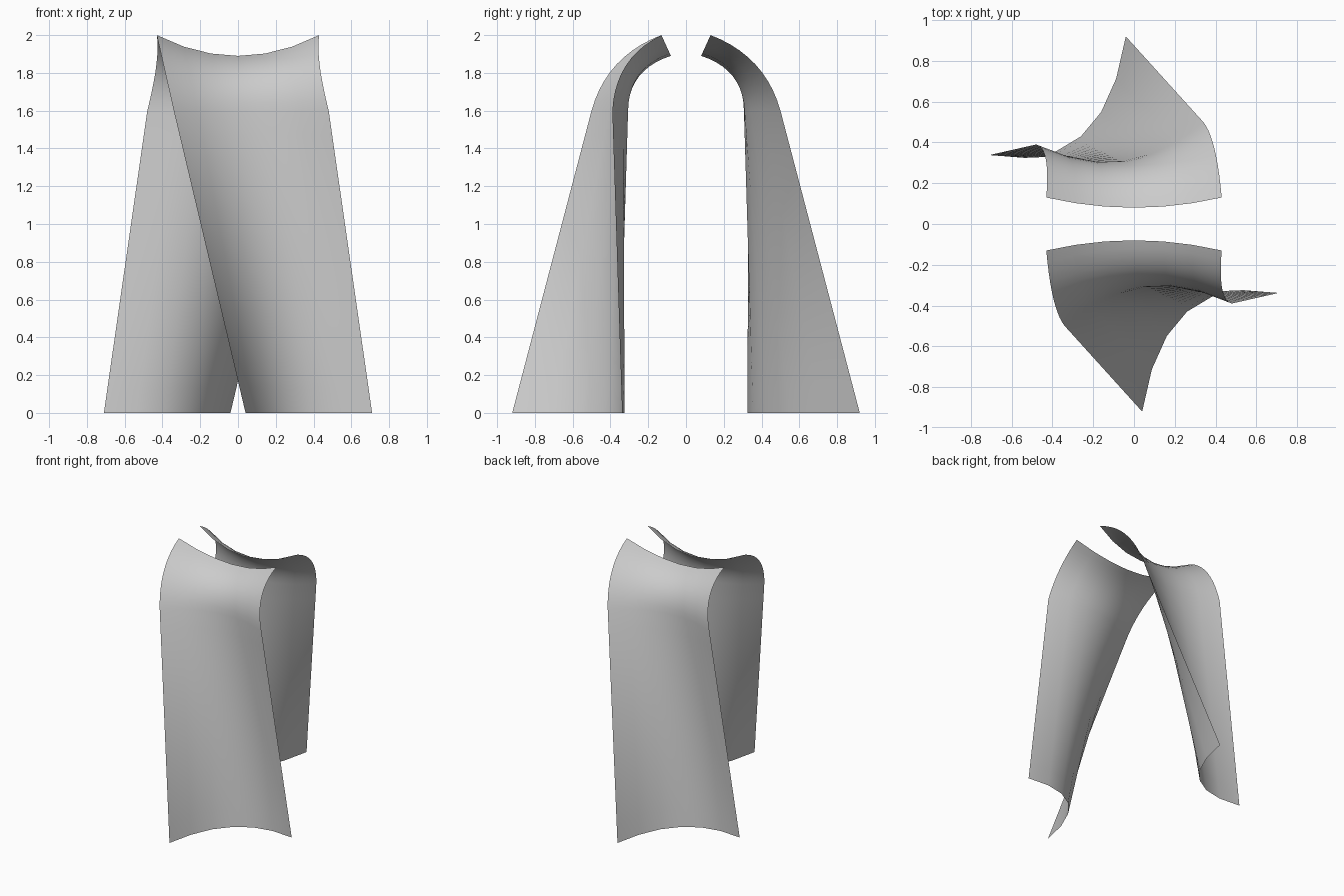
import bpy, bmesh, math
from mathutils import Vector as V

if "Cube" in bpy.data.objects:
    bpy.data.objects.remove(bpy.data.objects["Cube"])

# Three guide rails of the front sheet (left edge, middle, right edge):
# curl start, curl control, curl end, foot
RAILS = [
    [V((-.43, -.13, 2)), V((-.405, -.42, 1.89)), V((-.34, -.50, 1.6)), V((.04, -.92, 0))],
    [V((0, -.08, 1.89)), V((.01, -.30, 1.82)), V((.05, -.31, 1.6)), V((.26, -.43, 0))],
    [V((.43, -.13, 2)), V((.41, -.375, 1.88)), V((.48, -.39, 1.6)), V((.71, -.338, 0))],
]
CURL, LEG, ACROSS = 10, 12, 6


def rail_points(a, b, c, foot):
    """Curled top followed by a straight run to the ground."""
    pts = []
    for i in range(CURL + 1):
        t = i / CURL
        pts.append(a * (1 - t) ** 2 + b * 2 * t * (1 - t) + c * t * t)
    return pts + [c.lerp(foot, (i + 1) / LEG) for i in range(LEG)]


def row_points(l, m, r):
    """Parabolic section through the three rails."""
    ts = [-1 + 2 * k / ACROSS for k in range(ACROSS + 1)]
    return [l * (t * (t - 1) / 2) + m * (1 - t * t) + r * (t * (t + 1) / 2) for t in ts]


# Front sheet
bm = bmesh.new()
rails = [rail_points(*r) for r in RAILS]
rows = [[bm.verts.new(p) for p in row_points(*s)] for s in zip(*rails)]
for up, low in zip(rows, rows[1:]):
    for j in range(ACROSS):
        bm.faces.new((up[j], low[j], low[j + 1], up[j + 1])).smooth = True
mesh = bpy.data.meshes.new("curved_sheet")
bm.to_mesh(mesh)
bm.free()

# Front and back sheets, turned half a circle about the vertical axis
for name, angle in (("front_sheet", 0), ("back_sheet", math.pi)):
    ob = bpy.data.objects.new(name, mesh)
    ob.rotation_euler.z = angle
    bpy.context.collection.objects.link(ob)
